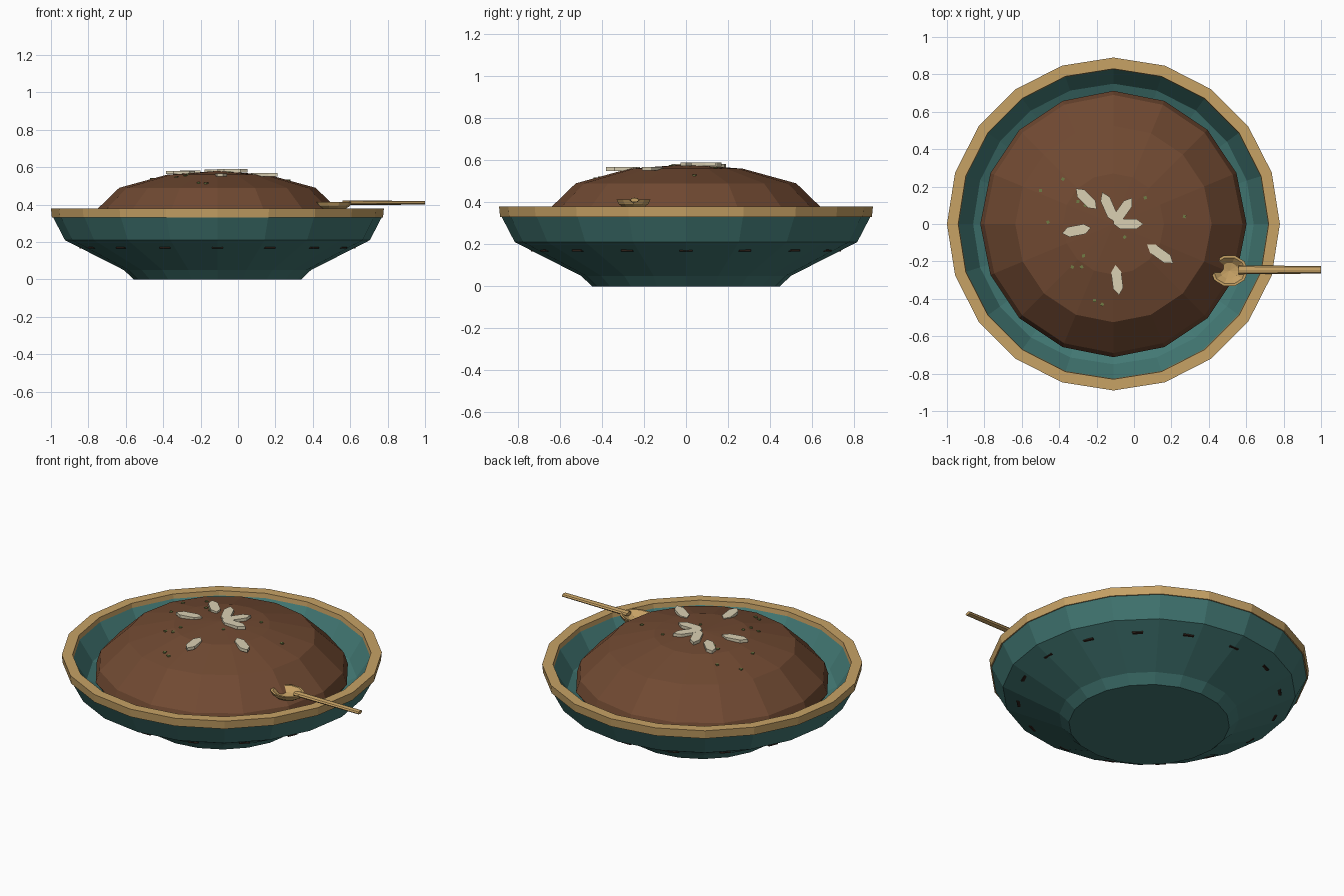
import bpy, bmesh, math
from mathutils import Vector

if "Cube" in bpy.data.objects:
    bpy.data.objects.remove(bpy.data.objects["Cube"])

CX = -0.11  # bowl axis


def mat(name, rgb):
    m = bpy.data.materials.new(name)
    m.diffuse_color = (*rgb, 1)
    m.use_nodes = True
    m.node_tree.nodes["Principled BSDF"].inputs["Base Color"].default_value = m.diffuse_color
    return m


TEAL = mat("teal_glaze", (0.055, 0.19, 0.175))
GOLD = mat("gold", (0.57, 0.36, 0.13))
BROWN = mat("brown", (0.165, 0.068, 0.032))
CREAM = mat("cream", (0.70, 0.63, 0.45))
GREEN = mat("green", (0.16, 0.20, 0.06))
DARK = mat("dark", (0.03, 0.015, 0.01))


def finish(name, bm, material, loc=(0, 0, 0), rot=(0, 0, 0)):
    bmesh.ops.recalc_face_normals(bm, faces=bm.faces)
    me = bpy.data.meshes.new(name)
    bm.to_mesh(me)
    bm.free()
    me.materials.append(material)
    ob = bpy.data.objects.new(name, me)
    ob.location, ob.rotation_euler = loc, rot
    bpy.context.collection.objects.link(ob)
    return ob


def lathe(name, profile, n, material, loc=(CX, 0, 0), closed=False, scale=(1, 1)):
    bm = bmesh.new()
    rings = []
    for r, z in profile:
        if r == 0:
            rings.append([bm.verts.new((0, 0, z))] * n)
        else:
            rings.append([bm.verts.new((r * scale[0] * math.cos(2 * math.pi * i / n),
                                        r * scale[1] * math.sin(2 * math.pi * i / n), z))
                          for i in range(n)])
    pairs = list(zip(rings, rings[1:]))
    if closed:
        pairs.append((rings[-1], rings[0]))
    for a, b in pairs:
        for i in range(n):
            j = (i + 1) % n
            bm.faces.new(list(dict.fromkeys((a[i], a[j], b[j], b[i]))))
    return finish(name, bm, material, loc)


# Bowl shell and rim band
lathe("bowl", [(0, 0), (0.447, 0), (0.50, 0.05), (0.815, 0.21), (0.88, 0.335),
               (0.832, 0.36), (0.75, 0.23), (0.45, 0.08), (0, 0.07)], 20, TEAL)
lathe("rim", [(0.885, 0.33), (0.89, 0.38), (0.83, 0.38), (0.825, 0.335)], 20, GOLD, closed=True)

# Domed filling
DOME = [(0, 0.58), (0.27, 0.56), (0.525, 0.49), (0.69, 0.33), (0.712, 0.26), (0.66, 0.19)]
lathe("filling", DOME + [(0, 0.19)], 16, BROWN)


def dome_z(x, y):
    r = math.hypot(x - CX, y)
    for (r0, z0), (r1, z1) in zip(DOME, DOME[1:]):
        if r <= r1:
            return z0 + (z1 - z0) * (r - r0) / (r1 - r0)


# Almond flakes: flat elongated hexagons given by their two tips
flakes = [(-.31, .19, -.20, .08), (-.17, .17, -.10, .01), (-.11, 0, -.01, .14),
          (-.11, 0, .05, 0), (-.385, -.05, -.23, -.02), (.07, -.11, .21, -.21),
          (-.10, -.22, -.08, -.38)]
for k, (x0, y0, x1, y1) in enumerate(flakes):
    half = math.hypot(x1 - x0, y1 - y0) / 2
    x, y = (x0 + x1) / 2, (y0 + y1) / 2
    bm = bmesh.new()
    outline = [(-half, 0), (-.55 * half, -.027), (.55 * half, -.027),
               (half, 0), (.55 * half, .027), (-.55 * half, .027)]
    face = bm.faces.new([bm.verts.new((u, v, -0.008)) for u, v in outline])
    ext = bmesh.ops.extrude_face_region(bm, geom=[face])
    bmesh.ops.translate(bm, vec=(0, 0, 0.018),
                        verts=[g for g in ext["geom"] if isinstance(g, bmesh.types.BMVert)])
    finish(f"almond_flake_{k + 1}", bm, CREAM, (x, y, dome_z(x, y) + 0.006),
           (0, 0, math.atan2(y1 - y0, x1 - x0)))

# Herb crumbs on the filling
crumbs = [(-.5, .18), (-.38, .24), (-.46, .01), (-.3, .12), (-.26, .1), (.06, .14), (.27, .04),
          (-.05, -.07), (-.27, -.17), (-.33, -.23), (-.28, -.23), (-.21, -.41), (-.17, -.43)]
for k, (x, y) in enumerate(crumbs):
    bm = bmesh.new()
    bmesh.ops.create_cube(bm, size=0.016)
    bmesh.ops.scale(bm, vec=(1, 1, 0.5), verts=bm.verts)
    finish(f"herb_crumb_{k + 1}", bm, GREEN, (x, y, dome_z(x, y)), (0, 0, k))

# Small dark dashes around the outer wall
for k in range(16):
    a = 2 * math.pi * k / 16
    bm = bmesh.new()
    bmesh.ops.create_cube(bm, size=1)
    bmesh.ops.scale(bm, vec=(0.02, 0.06, 0.008), verts=bm.verts)
    finish(f"wall_dash_{k + 1}", bm, DARK,
           (CX + 0.727 * math.cos(a), 0.727 * math.sin(a), 0.17), (0, 0, a))

# Spoon: shallow open bowl with thickness, and a slim handle
lathe("spoon_bowl", [(0, 0.365), (0.055, 0.372), (0.088, 0.392), (0.1, 0.413),
                     (0.085, 0.413), (0.05, 0.385), (0, 0.377)], 10, GOLD,
      loc=(0.51, -0.25, 0), scale=(1, 0.85))
bm = bmesh.new()
bmesh.ops.create_cone(bm, cap_ends=True, segments=8, radius1=0.024, radius2=0.02, depth=0.44)
bmesh.ops.scale(bm, vec=(0.5, 1, 1), verts=bm.verts)
finish("spoon_handle", bm, GOLD, (0.78, -0.245, 0.41), (0, math.pi / 2, 0))
